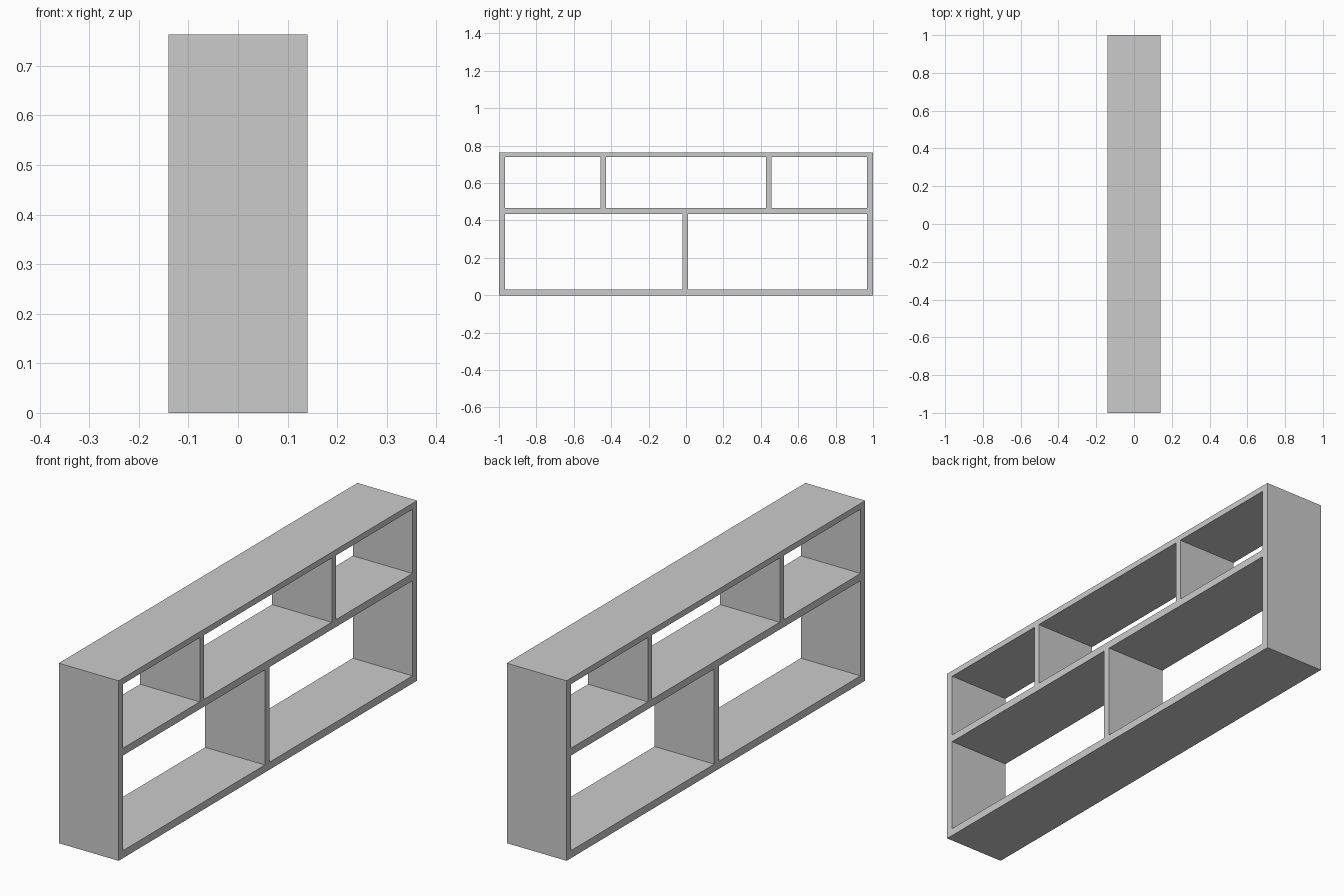
import bpy

if "Cube" in bpy.data.objects:
    bpy.data.objects.remove(bpy.data.objects["Cube"])

DEPTH = 0.28      # along x
HEIGHT = 0.763
SIDE = 0.031      # side panel thickness


def board(name, y0, y1, z0, z1):
    """Full-depth board spanning the given y and z ranges."""
    bpy.ops.mesh.primitive_cube_add(size=1, location=(0, (y0 + y1) / 2, (z0 + z1) / 2))
    ob = bpy.context.object
    ob.name = name
    ob.scale = (DEPTH, y1 - y0, z1 - z0)
    bpy.ops.object.transform_apply(location=False, rotation=False, scale=True)
    return ob


inner = 1 - SIDE

# Side panels
board("side_panel_left", -1, -inner, 0, HEIGHT)
board("side_panel_right", inner, 1, 0, HEIGHT)

# Horizontal shelves between the sides
for name, z0, z1 in (("bottom_shelf", 0, 0.032),
                     ("middle_shelf", 0.435, 0.466),
                     ("top_shelf", 0.738, HEIGHT)):
    board(name, -inner, inner, z0, z1)

# Lower divider, slightly off centre
board("lower_divider", -0.02, 0.011, 0.032, 0.435)

# Upper dividers
board("upper_divider_left", -0.456, -0.428, 0.466, 0.738)
board("upper_divider_right", 0.428, 0.456, 0.466, 0.738)
